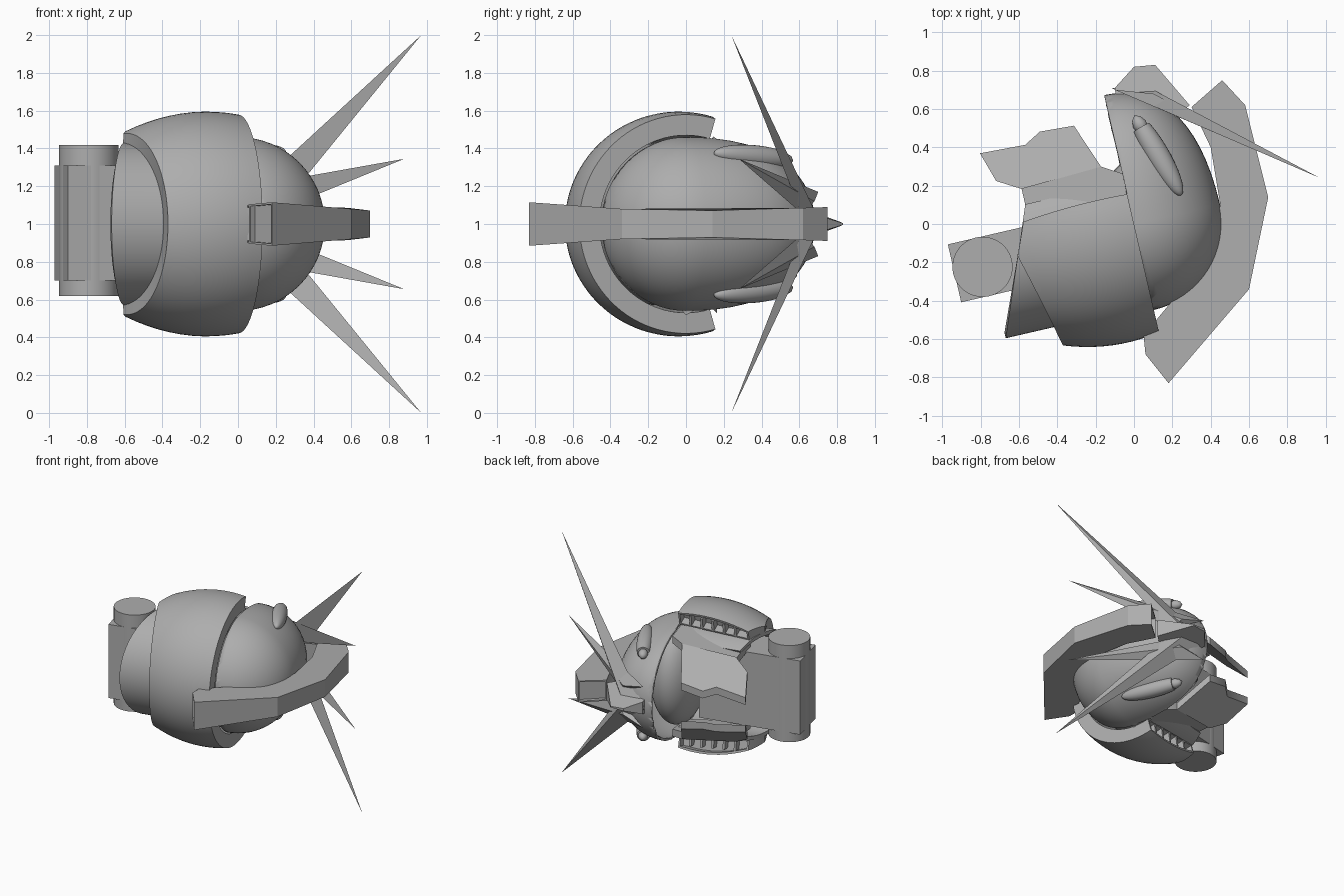
import bpy, bmesh, math
from mathutils import Matrix, Vector

cube = bpy.data.objects.get("Cube")
if cube:
    bpy.data.objects.remove(cube)

GREY = (0.42, 0.42, 0.42, 1)
mat = bpy.data.materials.new("plain_grey")
mat.use_nodes = True
mat.diffuse_color = GREY
mat.node_tree.nodes["Principled BSDF"].inputs["Base Color"].default_value = GREY

# The hull is turned about z and centred at half height
TURN = Matrix.Translation((0, 0, 1)) @ Matrix.Rotation(math.radians(13), 4, "Z")
FLIP = Matrix.Translation((0, 0, 2)) @ Matrix.Scale(-1, 4, (0, 0, 1))


def finish(name, bm, matrix=None, smooth=False):
    if matrix:
        bm.transform(matrix)
    bmesh.ops.recalc_face_normals(bm, faces=bm.faces[:])
    mesh = bpy.data.meshes.new(name)
    bm.to_mesh(mesh)
    bm.free()
    mesh.materials.append(mat)
    ob = bpy.data.objects.new(name, mesh)
    bpy.context.collection.objects.link(ob)
    if smooth:
        bpy.ops.object.select_all(action="DESELECT")
        ob.select_set(True)
        bpy.context.view_layer.objects.active = ob
        bpy.ops.object.shade_smooth_by_angle(angle=math.radians(35))
    return ob


def mirrored(name, make):
    """Build a part above and its reflection below."""
    finish("upper_" + name, make(), None, True)
    finish("lower_" + name, make(), FLIP, True)


def slab(bm, top, bottom):
    """Closed solid between two matching outlines."""
    a = [bm.verts.new(p) for p in top]
    b = [bm.verts.new(p) for p in bottom]
    bm.faces.new(a)
    bm.faces.new(b[::-1])
    n = len(a)
    return [bm.faces.new((a[i], b[i], b[(i + 1) % n], a[(i + 1) % n])) for i in range(n)]


def recess(bm, faces, rim, depth):
    """Inset faces, then sink them."""
    bmesh.ops.recalc_face_normals(bm, faces=bm.faces[:])
    for f in faces:
        bmesh.ops.inset_region(bm, faces=[f], thickness=rim)
        move = -f.normal * depth
        new = bmesh.ops.extrude_face_region(bm, geom=[f])["geom"]
        bmesh.ops.translate(bm, vec=move, verts=[g for g in new if isinstance(g, bmesh.types.BMVert)])
        if f.is_valid:
            bm.faces.remove(f)


def arc_shell(section, end_deg, steps=56):
    """Sweep a (u, r) section round the hull axis; it may vary with angle."""
    bm = bmesh.new()
    rings = []
    for i in range(steps + 1):
        t = math.radians(-end_deg + 2 * end_deg * i / steps)
        rings.append([bm.verts.new((u, -r * math.cos(t), r * math.sin(t))) for u, r in section(t)])
    n = len(rings[0])
    for a, b in zip(rings, rings[1:]):
        for j in range(n):
            k = (j + 1) % n
            bm.faces.new((a[j], a[k], b[k], b[j]))
    caps = [bm.faces.new(rings[0]), bm.faces.new(rings[-1])]
    return bm, caps


# Hollow half egg body, round in front and drawn out behind
RAD = 0.46
bm = bmesh.new()
bmesh.ops.create_uvsphere(bm, u_segments=64, v_segments=32, radius=RAD)
for v in bm.verts:
    if v.co.y > 0:
        s = v.co.y / RAD
        v.co.y = 0.69 * (s + 0.3 * s * (1 - s))
bmesh.ops.bisect_plane(bm, geom=bm.verts[:] + bm.edges[:] + bm.faces[:], plane_co=(0, 0, 0),
                       plane_no=(-1, 0, 0), clear_outer=True)
body = finish("body", bm, TURN, True)
wall = body.modifiers.new("wall", "SOLIDIFY")
wall.thickness = 0.02
wall.offset = -1

# Rounded core inside the body
bm = bmesh.new()
bmesh.ops.create_uvsphere(bm, u_segments=40, v_segments=20, radius=1,
                          matrix=Matrix.Translation((0.05, 0, 0)) @ Matrix.Diagonal((0.2, 0.33, 0.42, 1)))
finish("core", bm, TURN, True)


# Thick barrel armour with slanted side cut and ribbed hollow ends
def inner_cut(v):
    return -0.618 + 0.39 * v


def armour_section(t):
    v = -0.54 * math.cos(t)
    cut = max(-0.637 - 0.247 * v, inner_cut(v))
    outer = [(cut * i / 10, 0.595 - 0.55 * (cut * i / 10 + 0.17) ** 2) for i in range(11)]
    return outer + [(cut, 0.43), (0, 0.47)]


bm, caps = arc_shell(armour_section, 106)
recess(bm, caps, 0.018, 0.07)
finish("armour", bm, TURN, True)


def ribs():
    bm = bmesh.new()
    for i in range(5):
        m = TURN @ Matrix.Rotation(math.radians(-8), 4, "X")
        m = m @ Matrix.Translation((-0.09 - 0.09 * i, 0.02, 0.51 - 0.006 * i))
        bmesh.ops.create_cube(bm, size=1, matrix=m @ Matrix.Diagonal((0.018, 0.09, 0.085, 1)))
    return bm


mirrored("armour_ribs", ribs)


# Thinner inner sleeve that pokes out of the armour
def sleeve_section(t):
    cut = inner_cut(-0.43 * math.cos(t))
    return [(cut, 0.43), (-0.03, 0.43), (-0.03, 0.4), (cut, 0.4)]


bm, caps = arc_shell(sleeve_section, 122)
finish("inner_sleeve", bm, TURN, True)

# Side engine block with round post
bm = bmesh.new()
m = TURN @ Matrix.Translation((-0.56, -0.04, 0.005)) @ Matrix.Diagonal((0.82, 0.31, 0.61, 1))
bmesh.ops.create_cube(bm, size=1, matrix=m)
finish("side_block", bm)
bm = bmesh.new()
bmesh.ops.create_cone(bm, cap_ends=True, segments=48, radius1=0.157, radius2=0.157, depth=0.8,
                      matrix=TURN @ Matrix.Translation((-0.82, -0.04, 0.018)))
finish("round_post", bm, None, True)

# Rear plates in hull coordinates: flat root, sloping jagged edge
ROOT = [(0, 0.02), (0, 0.27), (-0.1, 0.33), (-0.53, 0.31), (-0.53, 0.02)]
JAGGED = [(-0.1, 0.33), (-0.19, 0.57), (-0.37, 0.58), (-0.46, 0.53), (-0.7, 0.54),
          (-0.65, 0.38), (-0.53, 0.31)]


def rear_plate():
    bm = bmesh.new()
    for outline, slope in ((ROOT, 0.1), (JAGGED, 0.8)):
        top = [(u, v, 0.395 - slope * (v - 0.33) + 0.14 * (u + 0.1)) for u, v in outline]
        slab(bm, top, [(u, v, z - 0.06) for u, v, z in top])
    bm.transform(TURN)
    return bm


mirrored("rear_plate", rear_plate)

# Flat crescent guard round the open side, thinner in the middle
GUARD = [(0.05, -0.58), (0.06, -0.68), (0.18, -0.83), (0.6, -0.34), (0.7, 0.14), (0.58, 0.62),
         (0.46, 0.75), (0.3, 0.61), (0.4, 0.4), (0.45, 0.1), (0.38, -0.2), (0.2, -0.4)]
bm = bmesh.new()
half = [0.07 + 0.05 * min(0.7, max(0, -0.2 - y)) / 0.7 + 0.03 * max(0, y - 0.1) for x, y in GUARD]
sides = slab(bm, [(x, y, 1 + h) for (x, y), h in zip(GUARD, half)],
             [(x, y, 1 - h) for (x, y), h in zip(GUARD, half)])
recess(bm, [sides[0], sides[1], sides[6]], 0.015, 0.03)
finish("crescent_guard", bm)

# Wedge tail
TAIL = [(0.29, 0.62, 0.07), (0.11, 0.83, 0.005), (0, 0.82, 0.01), (-0.1, 0.71, 0.05),
        (-0.08, 0.55, 0.08), (0.15, 0.5, 0.1)]
bm = bmesh.new()
slab(bm, [(x, y, 1 + h) for x, y, h in TAIL], [(x, y, 1 - h) for x, y, h in TAIL])
finish("tail_wedge", bm)


# Long and short spikes rising from the tail
def spike(tip, base):
    bm = bmesh.new()
    t = bm.verts.new(tip)
    b = [bm.verts.new(p) for p in base]
    bm.faces.new(b)
    for i in range(3):
        bm.faces.new((b[i], b[(i + 1) % 3], t))
    return bm


mirrored("long_spike", lambda: spike((0.97, 0.24, 2), [(-0.12, 0.71, 1), (0.18, 0.62, 1.03), (0.1, 0.7, 1.03)]))
mirrored("short_spike", lambda: spike((0.88, 0.28, 1.345), [(-0.1, 0.7, 1.17), (0.16, 0.62, 1.05), (0.1, 0.68, 1.12)]))


# Slim pods on the body with a stepped rear
def pod():
    bm = bmesh.new()
    outline = [(0, -0.235), (0.025, -0.215), (0.038, -0.18), (0.033, -0.16)]
    outline += [(0.062 * math.cos(a), 0.25 * math.sin(a))
                for a in (math.radians(-40 + 130 * i / 16) for i in range(17))]
    verts = [bm.verts.new((r, 0, h)) for r, h in outline]
    edges = [bm.edges.new(p) for p in zip(verts, verts[1:])]
    bmesh.ops.spin(bm, geom=verts + edges, axis=(0, 0, 1), cent=(0, 0, 0), steps=24, angle=math.tau)
    bmesh.ops.remove_doubles(bm, verts=bm.verts[:], dist=0.0005)
    aim = Vector((0.24, -0.41, 0.04)).to_track_quat("Z", "Y").to_matrix().to_4x4()
    bm.transform(Matrix.Translation((0.12, 0.365, 1.355)) @ aim)
    return bm


mirrored("pod", pod)
